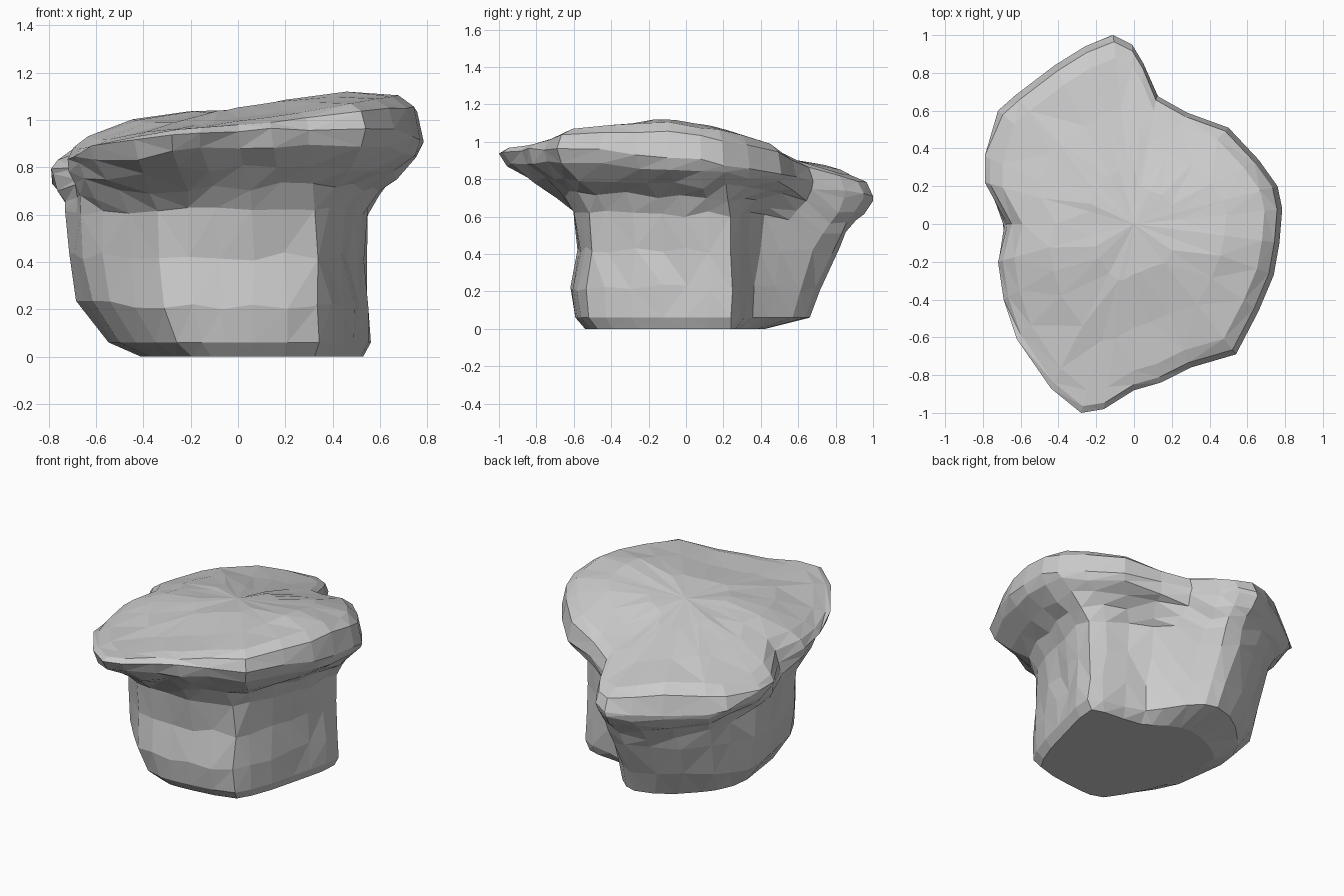
import bpy, bmesh, random
from mathutils import Vector

if "Cube" in bpy.data.objects:
    bpy.data.objects.remove(bpy.data.objects["Cube"])

random.seed(4)

# Plan outlines with matching points: overhanging cap rim and stem at mid height
RIM = [(.785, .08), (.76, .2), (.66, .34), (.5, .51), (.28, .59), (.12, .68),
       (.05, .85), (-.01, .95), (-.11, 1), (-.26, .94), (-.42, .84), (-.63, .68),
       (-.72, .6), (-.79, .36), (-.79, .22), (-.67, 0), (-.72, -.2), (-.69, -.4),
       (-.62, -.61), (-.44, -.87), (-.28, -1), (-.16, -.98), (0, -.88),
       (.14, -.84), (.3, -.76), (.54, -.69), (.66, -.46), (.74, -.27), (.77, -.1)]
STEM = [(.53, .12), (.54, .24), (.46, .3), (.32, .34), (.2, .4), (.14, .52),
        (.06, .7), (-.02, .8), (-.12, .83), (-.28, .78), (-.42, .68), (-.56, .53),
        (-.63, .44), (-.7, .28), (-.72, .15), (-.69, -.02), (-.66, -.18), (-.57, -.32),
        (-.46, -.44), (-.34, -.55), (-.2, -.58), (-.08, -.58), (.06, -.57),
        (.2, -.55), (.33, -.51), (.38, -.42), (.43, -.28), (.47, -.12), (.5, 0)]

# Highest points of the top, along x and along y
TOP_X = [(-.8, .84), (-.57, .95), (-.4, 1.01), (.25, 1.08), (.47, 1.12), (.8, 1.09)]
TOP_Y = [(-1, 1.03), (-.63, 1.06), (-.15, 1.12), (.15, 1.08), (.5, .97), (.75, .91), (1, .84)]


def interp(table, v):
    for (a, za), (b, zb) in zip(table, table[1:]):
        if v <= b:
            return za + (zb - za) * max(0, v - a) / (b - a)
    return table[-1][1]


def rim_z(x, y):
    return .845 + .08 * x - .12 * y + .25 * max(0, -.6 - x)


def top_z(x, y):
    back_left = .22 * max(0, -x) * max(0, y)
    return max(interp(TOP_X, x) + interp(TOP_Y, y) - 1.11 + back_left, rim_z(x, y) + .03)


def jit(a):
    return random.uniform(-a, a)


rings = []

# Stem rings: height, then factors for left, right, front and back
for z, left, right, front, back in [(0, .57, .98, .93, .3), (.06, .76, 1.04, 1.02, .71),
                                    (.22, .94, 1.03, 1.06, .8), (.42, 1, 1, .99, .97)]:
    ring = []
    for x, y in STEM:
        x *= left if x < 0 else right
        y = .25 + (y - .25) * back if y > .25 else y * (front if y < 0 else 1)
        n = .01 if z > .1 else 0
        ring.append(Vector((x + jit(n), y + jit(n), z + jit(2 * n))))
    rings.append(ring)

# Underside of the cap: blend outward from stem to rim, lower and more gradual at the back
for t, w in [(.06, .07), (.25, .35), (.58, .57), (.9, .8), (1, 1)]:
    ring = []
    for (sx, sy), (rx, ry) in zip(STEM, RIM):
        n = 0 if t == 1 else .01
        u = t ** .6 if sy > .5 else t
        neck = .59 - .1 * min(1, max(0, (sy - .4) / .3))
        z = neck + (rim_z(rx, ry) - neck) * w
        ring.append(Vector((sx + (rx - sx) * u + jit(n), sy + (ry - sy) * u + jit(n), z + jit(.018))))
    rings.append(ring)

# Rounded upper edge and the gently sloping top
for s, m in [(.965, .75), (.88, 1), (.62, 1), (.3, 1)]:
    ring = []
    for x, y in RIM:
        x, y = x * s, y * s
        z = rim_z(x, y) * (1 - m) + top_z(x, y) * m
        ring.append(Vector((x, y, z + jit(.006))))
    rings.append(ring)

# Skin the rings into one faceted rock
bm = bmesh.new()
loops = [[bm.verts.new(p) for p in ring] for ring in rings]
count = len(RIM)
for lo, hi in zip(loops, loops[1:]):
    for i in range(count):
        j = (i + 1) % count
        bm.faces.new((lo[i], lo[j], hi[j], hi[i]))
bm.faces.new(loops[0][::-1])
peak = bm.verts.new((0, 0, top_z(0, 0)))
for i in range(count):
    bm.faces.new((loops[-1][i], loops[-1][(i + 1) % count], peak))
bmesh.ops.triangulate(bm, faces=bm.faces[:])
bmesh.ops.recalc_face_normals(bm, faces=bm.faces[:])

mesh = bpy.data.meshes.new("overhanging_rock")
bm.to_mesh(mesh)
bm.free()
rock = bpy.data.objects.new("overhanging_rock", mesh)
bpy.context.collection.objects.link(rock)
